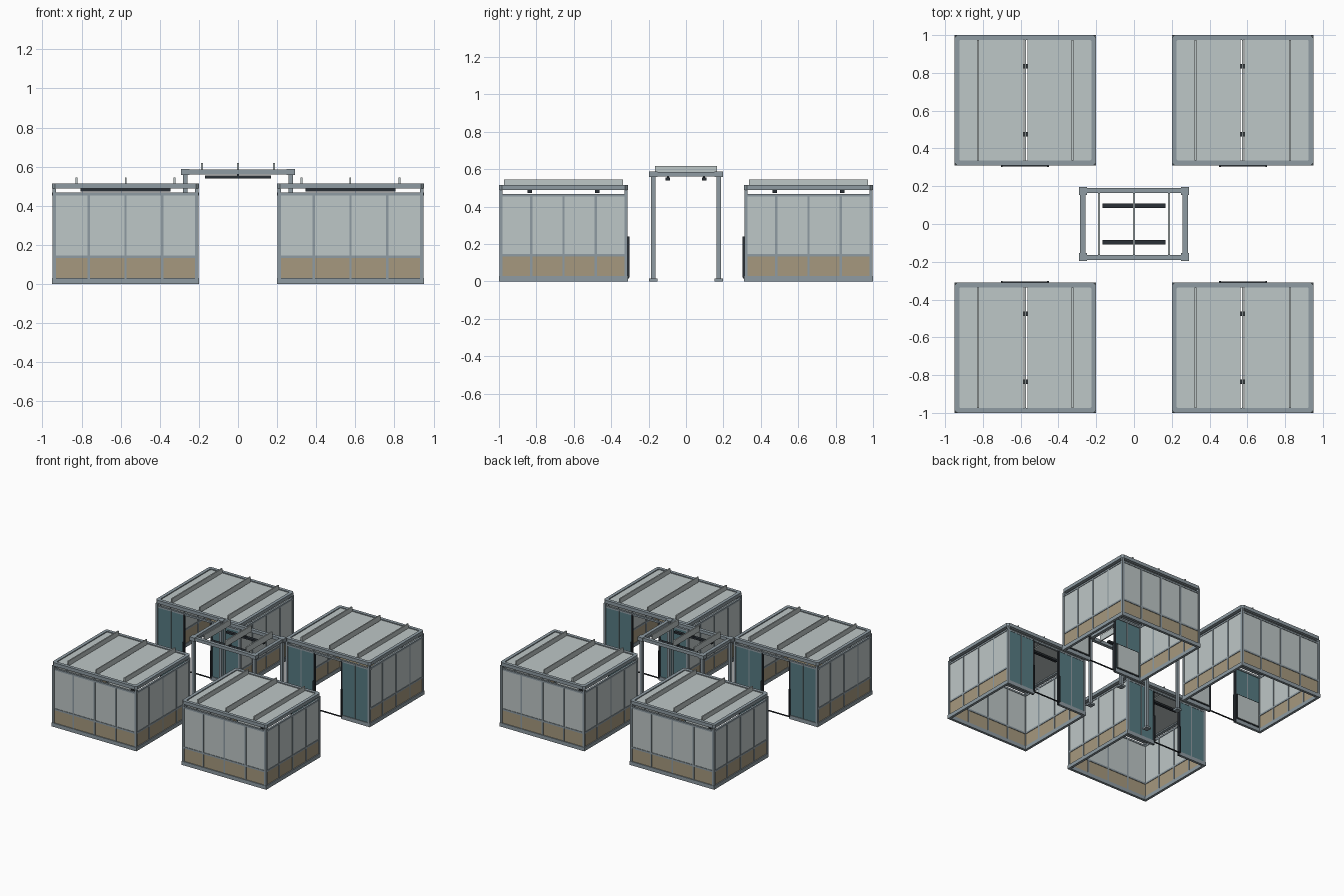
import bpy, bmesh
from mathutils import Vector

if "Cube" in bpy.data.objects:
    bpy.data.objects.remove(bpy.data.objects["Cube"])


def material(name, rgb):
    col = tuple((c / 255 / 12.92) if c < 11 else ((c / 255 + 0.055) / 1.055) ** 2.4 for c in rgb) + (1,)
    m = bpy.data.materials.new(name)
    m.use_nodes = True
    m.diffuse_color = col
    m.node_tree.nodes["Principled BSDF"].inputs["Base Color"].default_value = col
    return m


PANEL = material("pale grey panel", (190, 199, 199))
FRAME = material("steel grey frame", (142, 155, 162))
TAN = material("tan kick panel", (166, 153, 126))
TEAL = material("teal glass", (86, 123, 131))
DARK = material("charcoal fittings", (42, 48, 54))


def finish(name, bm, mat):
    bmesh.ops.recalc_face_normals(bm, faces=bm.faces)
    me = bpy.data.meshes.new(name)
    bm.to_mesh(me)
    bm.free()
    me.materials.append(mat)
    bpy.context.collection.objects.link(bpy.data.objects.new(name, me))


def boxes(name, mat, items, sx=1, sy=1):
    """One object from boxes given as (x0, x1, y0, y1, z0, z1), mirrored by sx and sy."""
    bm = bmesh.new()
    for x0, x1, y0, y1, z0, z1 in items:
        size = Vector((x1 - x0, y1 - y0, z1 - z0))
        mid = Vector((sx * (x0 + x1) / 2, sy * (y0 + y1) / 2, (z0 + z1) / 2))
        for v in bmesh.ops.create_cube(bm, size=1)["verts"]:
            v.co = v.co * size + mid
    finish(name, bm, mat)


def ring(name, mat, x0, x1, y0, y1, z0, z1, w, cut, sx=1, sy=1):
    """Rectangular rim with clipped corners."""
    def loop(i, c):
        a, b, d, e = x0 + i, x1 - i, y0 + i, y1 - i
        pts = [(a + c, d), (b - c, d), (b, d + c), (b, e - c),
               (b - c, e), (a + c, e), (a, e - c), (a, d + c)]
        return [bm.verts.new((sx * x, sy * y, z0)) for x, y in pts]
    bm = bmesh.new()
    outer, inner = loop(0, cut), loop(w, cut / 3)
    faces = [bm.faces.new((outer[k - 1], outer[k], inner[k], inner[k - 1])) for k in range(8)]
    top = bmesh.ops.extrude_face_region(bm, geom=faces, use_keep_orig=True)["geom"]
    for v in top:
        if isinstance(v, bmesh.types.BMVert):
            v.co.z = z1
    finish(name, bm, mat)


# Booth extents and heights
X0, X1, Y0, Y1 = 0.20, 0.95, 0.31, 1.0
BASE, MID, HEAD, RIM, TOP = 0.03, 0.14, 0.46, 0.488, 0.515
DOOR0, DOOR1 = 0.455, 0.70
XM = (X0 + X1) / 2


def three_walls(out, depth, z0, z1):
    """Slabs on the two sides and the outer end."""
    a, b, c, d = X0 + out, X1 - out, Y0 + out, Y1 - out
    return [(a, a + depth, c, d, z0, z1), (b - depth, b, c, d, z0, z1),
            (a + depth, b - depth, d - depth, d, z0, z1)]


def booth(tag, sx, sy):
    def put(name, mat, items):
        boxes(name + tag, mat, items, sx, sy)

    # Wall infill
    put("wall_panels", PANEL, three_walls(0.008, 0.008, MID, HEAD))
    put("kick_panels", TAN, three_walls(0.008, 0.008, BASE, MID))

    # Base, mid and head rails
    put("base_rails", FRAME, three_walls(0, 0.02, 0, BASE)
        + [(X0, DOOR0, Y0, Y0 + 0.02, 0, BASE), (DOOR1, X1, Y0, Y0 + 0.02, 0, BASE)])
    put("mid_rails", FRAME, three_walls(0.004, 0.016, MID - 0.007, MID + 0.007))
    put("head_rails", FRAME, three_walls(0.004, 0.016, HEAD - 0.007, HEAD + 0.007)
        + [(X0, X1, Y0 + 0.004, Y0 + 0.02, HEAD - 0.007, HEAD + 0.007)])

    # Corner posts and mullions
    p = 0.018
    put("corner_posts", FRAME, [(x, x + p, y, y + p, 0, RIM)
                                for x in (X0 + 0.002, X1 - p - 0.002)
                                for y in (Y0 + 0.002, Y1 - p - 0.002)])
    mullions = []
    for k in (1, 2, 3):
        y = Y0 + (Y1 - Y0) * k / 4
        x = X0 + (X1 - X0) * k / 4
        mullions += [(X0 + 0.004, X0 + 0.02, y - 0.006, y + 0.006, BASE, HEAD),
                     (X1 - 0.02, X1 - 0.004, y - 0.006, y + 0.006, BASE, HEAD),
                     (x - 0.006, x + 0.006, Y1 - 0.02, Y1 - 0.004, BASE, HEAD)]
    put("mullions", FRAME, mullions)

    # Glazed entrance side with door fittings
    bays = [(X0 + 0.02, DOOR0), (DOOR1, X1 - 0.02)]
    put("entrance_glass", TEAL, [(a, b, Y0 + 0.006, Y0 + 0.014, BASE, HEAD) for a, b in bays])
    put("entrance_mullions", FRAME, [((a + b) / 2 - 0.004, (a + b) / 2 + 0.004, Y0 + 0.003,
                                      Y0 + 0.017, BASE, HEAD) for a, b in bays])
    put("door_jambs", DARK, [(x - 0.006, x + 0.006, Y0 + 0.002, Y0 + 0.02, 0, HEAD)
                             for x in (DOOR0, DOOR1)])
    put("door_pulls", DARK, [(x - 0.005, x + 0.005, Y0 - 0.008, Y0 + 0.004, 0.02, 0.24)
                             for x in (DOOR0, DOOR1)])
    put("door_threshold", DARK, [(DOOR0, DOOR1, Y0 - 0.005, Y0 + 0.004, 0.015, 0.022)])
    put("inner_board_trim", DARK, [(a + 0.01, b - 0.01, Y0 + 0.018, Y0 + 0.023, 0.03, 0.24)
                                   for a, b in bays])
    put("inner_boards", PANEL, [(a + 0.018, b - 0.018, Y0 + 0.02, Y0 + 0.027, 0.038, 0.232)
                                for a, b in bays])

    # Roof: rim, two sheets with a centre slit, upright fins
    ring("roof_rim" + tag, FRAME, X0, X1, Y0, Y1, RIM, TOP, 0.026, 0.015, sx, sy)
    put("roof_sheets", PANEL, [(X0 + 0.02, XM - 0.011, Y0 + 0.02, Y1 - 0.02, 0.498, 0.508),
                               (XM + 0.011, X1 - 0.02, Y0 + 0.02, Y1 - 0.02, 0.498, 0.508)])
    put("roof_fins", PANEL, [(XM + d - 0.005, XM + d + 0.005, Y0 + 0.026, Y1 - 0.026, 0.5, 0.545)
                             for d in (-0.25, 0.25)]
        + [(XM - 0.004, XM + 0.004, Y0 + 0.026, Y1 - 0.026, 0.5, 0.545)])

    # Ceiling lamp tracks
    put("lamp_tracks", DARK, [(XM - 0.23, XM + 0.23, y - 0.012, y + 0.012, 0.474, 0.488)
                              for y in (0.475, 0.835)])
    put("lamp_hangers", FRAME, [(XM + d - 0.006, XM + d + 0.006, y - 0.006, y + 0.006, 0.48, 0.5)
                                for d in (-0.2, 0.2) for y in (0.475, 0.835)])


for sx, xname in ((1, "left"), (-1, "right")):
    for sy, yname in ((1, "back"), (-1, "front")):
        booth("_%s_%s" % (yname, xname), sx, sy)

# Central open canopy
corners = [(x, y) for x in (-0.27, 0.27) for y in (-0.175, 0.175)]


def at_corners(h, z0, z1):
    return [(x - h, x + h, y - h, y + h, z0, z1) for x, y in corners]


boxes("canopy_posts", FRAME, at_corners(0.011, 0, 0.57))
boxes("canopy_feet", FRAME, at_corners(0.022, 0, 0.015))
boxes("canopy_corner_joints", FRAME, at_corners(0.022, 0.558, 0.587))
ring("canopy_rim", FRAME, -0.285, 0.285, -0.19, 0.19, 0.56, 0.585, 0.027, 0.012)
boxes("canopy_fins", PANEL, [(x - 0.005, x + 0.005, -0.165, 0.165, 0.57, 0.618)
                             for x in (-0.185, 0, 0.185)])
boxes("canopy_lamp_tracks", DARK, [(-0.168, 0.168, y - 0.012, y + 0.012, 0.54, 0.555)
                                   for y in (-0.097, 0.097)])
boxes("canopy_lamp_hangers", DARK, [(-0.005, 0.005, y - 0.005, y + 0.005, 0.55, 0.575)
                                    for y in (-0.097, 0.097)])
